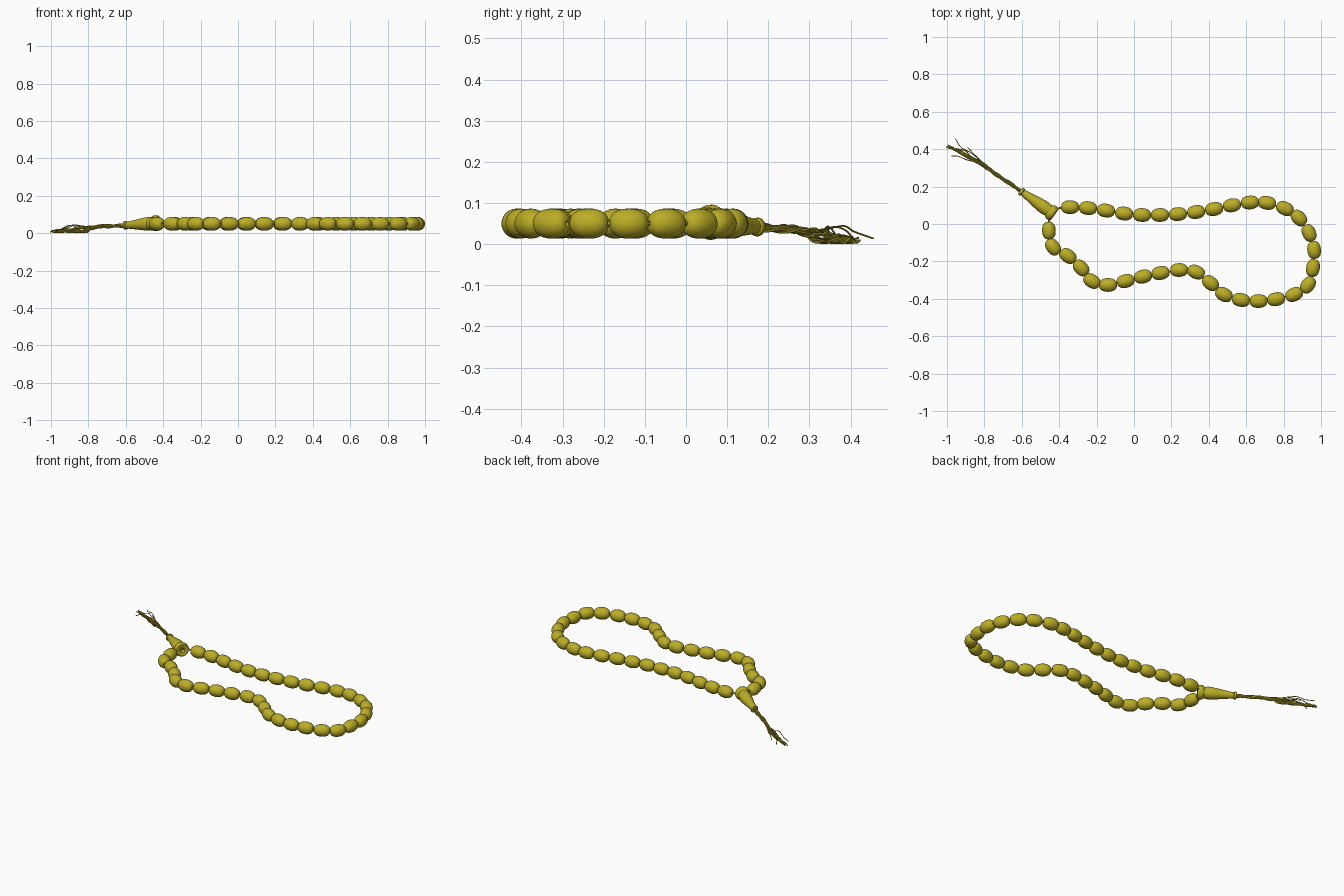
import bpy, bmesh, math, random
from mathutils import Vector

if "Cube" in bpy.data.objects:
    bpy.data.objects.remove(bpy.data.objects["Cube"])

random.seed(4)
mat = bpy.data.materials.new("olive")
mat.diffuse_color = (0.50, 0.42, 0.02, 1)
mat.use_nodes = True
mat.node_tree.nodes["Principled BSDF"].inputs["Base Color"].default_value = mat.diffuse_color
mat_thread = bpy.data.materials.new("dark_olive")
mat_thread.diffuse_color = (0.40, 0.33, 0.02, 1)
mat_thread.use_nodes = True
mat_thread.node_tree.nodes["Principled BSDF"].inputs["Base Color"].default_value = mat_thread.diffuse_color


def lathe(name, profile, seg=28, closed=True):
    """Revolve (distance, radius) pairs around local X."""
    bm = bmesh.new()
    rings = [[bm.verts.new((t, r * math.cos(2 * math.pi * k / seg), r * math.sin(2 * math.pi * k / seg)))
              for k in range(seg)] for t, r in profile]
    pairs = list(zip(rings, rings[1:]))
    if closed:
        pairs.append((rings[-1], rings[0]))
    for a, b in pairs:
        for k in range(seg):
            bm.faces.new((a[k], a[(k + 1) % seg], b[(k + 1) % seg], b[k]))
    bmesh.ops.recalc_face_normals(bm, faces=bm.faces)
    me = bpy.data.meshes.new(name)
    bm.to_mesh(me)
    bm.free()
    me.materials.append(mat)
    me.set_sharp_from_angle(angle=math.radians(35))
    return me


def place(name, me, loc, direction):
    ob = bpy.data.objects.new(name, me)
    ob.location = loc
    ob.rotation_euler = Vector(direction).to_track_quat('X', 'Z').to_euler()
    bpy.context.collection.objects.link(ob)
    return ob


def cord(name, paths, radius, cyclic=False, res=2):
    cu = bpy.data.curves.new(name, 'CURVE')
    cu.dimensions = '3D'
    cu.bevel_depth = radius
    cu.bevel_resolution = res
    cu.use_fill_caps = True
    for pts in paths:
        sp = cu.splines.new('POLY')
        sp.points.add(len(pts) - 1)
        for p, co in zip(sp.points, pts):
            p.co = (*co, 1)
        sp.use_cyclic_u = cyclic
        sp.use_smooth = True
    cu.materials.append(mat_thread)
    ob = bpy.data.objects.new(name, cu)
    bpy.context.collection.objects.link(ob)


def smooth_path(pts, n=12):
    """Catmull-Rom resampling."""
    v = [Vector(p) for p in pts]
    v = [2 * v[0] - v[1]] + v + [2 * v[-1] - v[-2]]
    out = []
    for a, b, c, d in zip(v, v[1:], v[2:], v[3:]):
        for i in range(n):
            t = i / n
            out.append(0.5 * (2 * b + (c - a) * t + (2 * a - 5 * b + 4 * c - d) * t * t
                              + (3 * b - a - 3 * c + d) * t ** 3))
    return out + [v[-2]]


# Bead centres around the loop
XY = [(-.342, .09), (-.246, .085), (-.15, .072), (-.053, .056), (.043, .048), (.139, .048),
      (.235, .053), (.332, .064), (.428, .08), (.524, .10), (.62, .115), (.711, .113),
      (.807, .083), (.882, .032), (.936, -.048), (.963, -.139), (.957, -.235), (.93, -.326),
      (.856, -.377), (.76, -.402), (.666, -.412), (.572, -.406), (.481, -.377), (.409, -.316),
      (.332, -.257), (.241, -.246), (.142, -.262), (.048, -.281), (-.045, -.305), (-.139, -.326),
      (-.225, -.305), (-.283, -.235), (-.353, -.171), (-.433, -.123), (-.455, -.035)]
Z = 0.05
loop = [Vector((x, y, Z)) for x, y in XY]

# Barrel-shaped beads with a drilled hole
prof = []
for i in range(15):
    a = math.radians(-78 + 156 * i / 14)
    s, c = math.sin(a), math.cos(a)
    prof.append((0.048 * math.copysign(abs(s) ** 0.9, s), 0.0365 * c ** 0.82))
prof = [(-0.046, 0.006)] + prof + [(0.046, 0.006)]
bead = lathe("bead", prof)
ends = [Vector((-.44, .06, .05))]
chain = ends + loop + ends
for i in range(1, len(chain) - 1):
    d = chain[i + 1] - chain[i - 1]
    if i == 1:
        d = Vector((1, -.02, 0))
    if i == len(chain) - 2:
        d = Vector((-.05, 1, 0))
    place(f"bead_{i:02d}", bead, chain[i], d)

# Thread running through the beads and the head piece
cord("thread", [[(-.455, .035, .05), (-.445, .06, .053), (-.40, .085, .053)] + loop], 0.005, True)

# Flared head piece with collar, waist and tip flange
head = lathe("head", [
    (0.012, 0.006), (0.0, 0.014), (0.0, 0.020), (-0.003, 0.026), (-0.003, 0.036), (0.003, 0.041),
    (0.016, 0.043), (0.028, 0.040), (0.034, 0.034), (0.040, 0.033), (0.055, 0.036), (0.08, 0.035),
    (0.11, 0.031), (0.15, 0.025), (0.185, 0.020), (0.202, 0.018), (0.206, 0.022), (0.214, 0.023),
    (0.220, 0.020), (0.221, 0.010), (0.205, 0.006)])
A, B = Vector((-.428, .052, .054)), Vector((-.612, .180, .041))
place("head_piece", head, A, B - A)


# Twisted tassel bundles
def bundle(name, pts, count, r0, turns):
    core = smooth_path(pts)
    strands = []
    for k in range(count):
        ph = 2 * math.pi * k / count
        rr = r0 * random.uniform(0.45, 1.0)
        cut = random.randint(0, 8)
        pts2 = []
        for i, p in enumerate(core[:len(core) - cut]):
            t = i / (len(core) - 1)
            ang = ph + turns * 2 * math.pi * t
            side = Vector((0.53, 0.85, 0))
            q = p + side * rr * math.cos(ang) + Vector((0, 0, rr * math.sin(ang)))
            q.z = max(q.z, 0.0035)
            pts2.append(q)
        strands.append(pts2)
    cord(name, strands, 0.0032, res=1)


bundle("tassel_lower", [(-.59, .165, .042), (-.66, .215, .037), (-.73, .262, .034), (-.785, .298, .026),
                        (-.81, .315, .011), (-.89, .366, .010), (-.95, .395, .010), (-1.0, .42, .010)],
       7, 0.009, 3)
bundle("tassel_upper", [(-.59, .165, .043), (-.66, .213, .040), (-.73, .258, .038), (-.80, .315, .030),
                        (-.85, .337, .028), (-.89, .36, .018), (-.96, .398, .010)], 5, 0.008, 2.5)

# Loose stray threads
strays = [
    [(-.72, .255, .04), (-.79, .31, .034), (-.84, .355, .040), (-.88, .385, .044), (-.925, .41, .03),
     (-.955, .455, .014)],
    [(-.72, .25, .036), (-.80, .325, .03), (-.87, .36, .042), (-.90, .39, .032), (-.96, .405, .012)],
    [(-.78, .295, .02), (-.85, .33, .03), (-.90, .345, .043), (-.94, .362, .025), (-.975, .364, .008)],
    [(-.76, .28, .03), (-.82, .34, .012), (-.86, .378, .022), (-.89, .41, .012)]]
cord("stray_threads", [smooth_path(s, 8) for s in strays], 0.0022, res=1)

# Smooth shading with sharp edges kept
for me in (bead, head):
    for f in me.polygons:
        f.use_smooth = True
